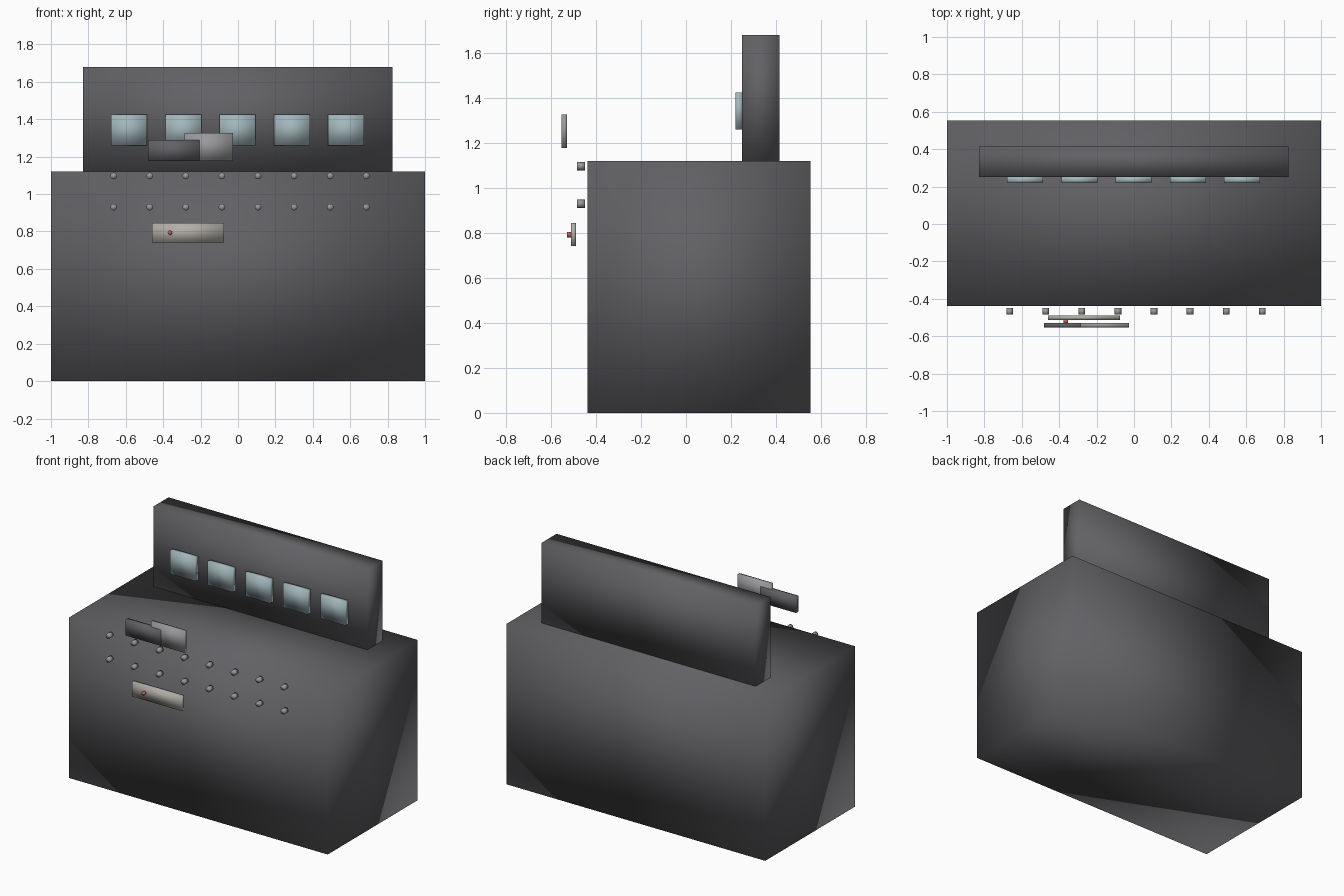
import bpy, math

if "Cube" in bpy.data.objects:
    bpy.data.objects.remove(bpy.data.objects["Cube"])


def material(name, rgb):
    m = bpy.data.materials.new(name)
    m.diffuse_color = (*rgb, 1)
    m.use_nodes = True
    m.node_tree.nodes["Principled BSDF"].inputs["Base Color"].default_value = m.diffuse_color
    return m


DARK = material("dark_metal", (0.12, 0.12, 0.13))
GLASS = material("screen_glass", (0.36, 0.47, 0.50))
STEEL = material("steel", (0.32, 0.32, 0.33))
CREAM = material("cream_plate", (0.45, 0.43, 0.39))
RED = material("red_light", (0.55, 0.12, 0.12))


def finish(name, mat):
    o = bpy.context.object
    o.name = name
    o.data.materials.append(mat)
    bpy.ops.object.shade_smooth()
    return o


def box(name, x, y, z, mat):
    """Soft-shaded box from (min, max) ranges on each axis."""
    bpy.ops.mesh.primitive_cube_add(size=1, location=[sum(r) / 2 for r in (x, y, z)])
    bpy.context.object.scale = [r[1] - r[0] for r in (x, y, z)]
    bpy.ops.object.transform_apply(location=False, rotation=False)
    return finish(name, mat)


def button(name, x, y, z, radius, mat, sides=12):
    """Short cylinder facing the front; y is a (min, max) range."""
    bpy.ops.mesh.primitive_cylinder_add(
        vertices=sides, radius=radius, depth=y[1] - y[0],
        location=(x, sum(y) / 2, z), rotation=(math.pi / 2, 0, 0))
    return finish(name, mat)


# Cabinet and raised back panel
box("console_body", (-1, 1), (-0.438, 0.554), (0, 1.12), DARK)
box("back_panel", (-0.828, 0.825), (0.25, 0.415), (1.12, 1.68), DARK)

# Row of screens on the back panel
for i in range(5):
    cx = -0.582 + i * 0.29
    box(f"screen_{i + 1}", (cx - 0.096, cx + 0.096), (0.22, 0.252), (1.26, 1.425), GLASS)

# Two rows of knobs
for row, z in enumerate((0.93, 1.097)):
    for i in range(8):
        button(f"knob_{row + 1}_{i + 1}", -0.665 + i * 0.193, (-0.485, -0.45), z, 0.018, STEEL)

# Overlapping upper plates
box("upper_plate_dark", (-0.48, -0.207), (-0.554, -0.529), (1.178, 1.29), DARK)
box("upper_plate_light", (-0.287, -0.027), (-0.553, -0.53), (1.178, 1.327), STEEL)

# Lower plate with its red light
box("lower_plate", (-0.46, -0.075), (-0.512, -0.489), (0.742, 0.845), CREAM)
button("red_light", -0.364, (-0.529, -0.51), 0.793, 0.012, RED)
